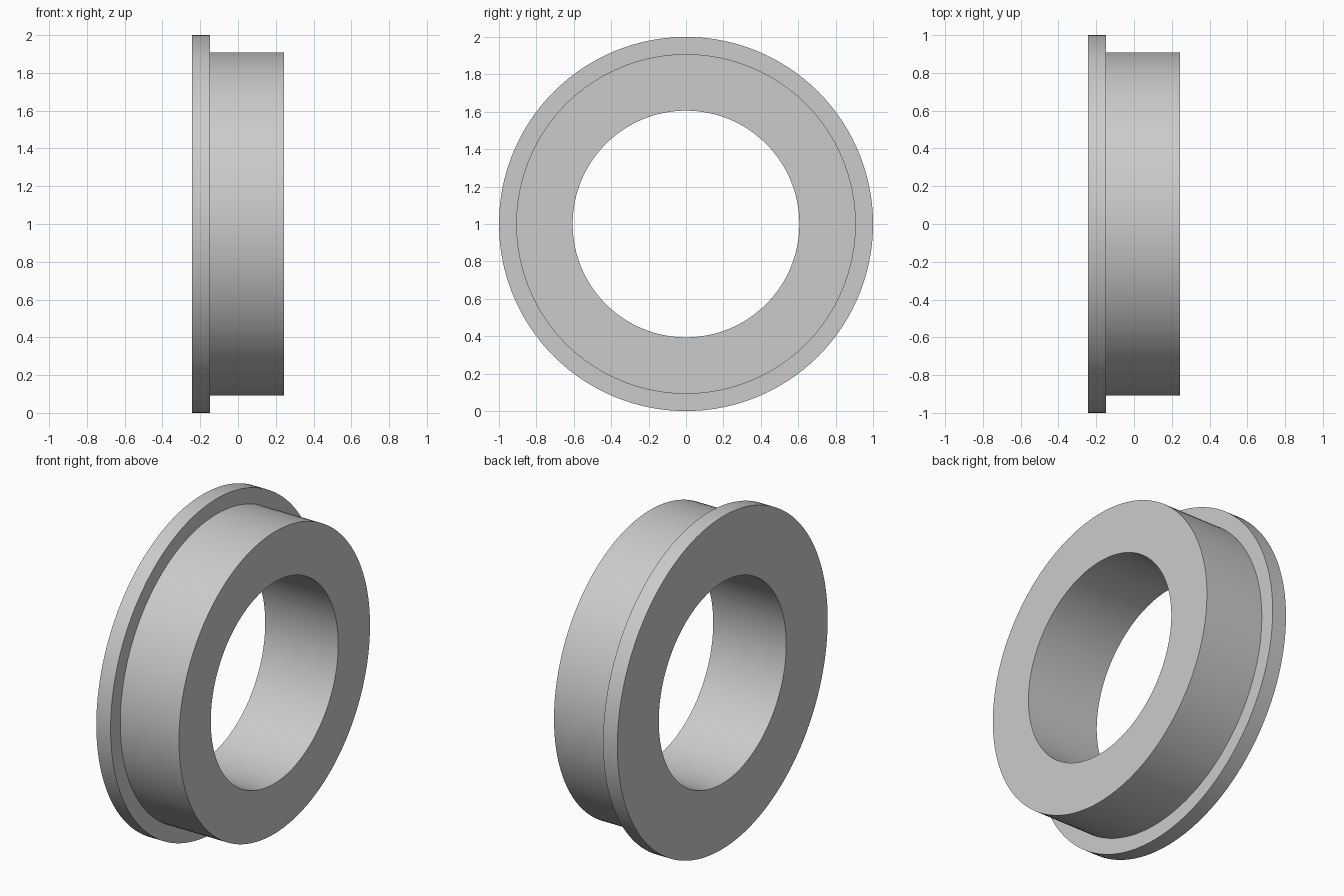
import bpy
import bmesh
import math
from mathutils import Vector

SEGMENTS = 128
CENTRE = Vector((0, 0, 1))

# Remove the default cube
cube = bpy.data.objects.get("Cube")
if cube:
    bpy.data.objects.remove(cube, do_unlink=True)

# Single plain grey material
grey = bpy.data.materials.new("light_grey")
grey.use_nodes = True
colour = (0.6, 0.6, 0.6, 1)
grey.diffuse_color = colour
grey.node_tree.nodes["Principled BSDF"].inputs["Base Color"].default_value = colour

# Cross-section as (x, radius): bore, flange, shoulder, body
x_flange, x_shoulder, x_end = -0.243, -0.148, 0.243
r_bore, r_body, r_flange = 0.606, 0.908, 1.0
profile = [
    (x_flange, r_bore), (x_flange, r_flange),
    (x_shoulder, r_flange), (x_shoulder, r_body),
    (x_end, r_body), (x_end, r_bore),
]

# Revolve the closed section around the x axis
bm = bmesh.new()
verts = [bm.verts.new(CENTRE + Vector((x, 0, r))) for x, r in profile]
edges = [bm.edges.new((v, verts[(i + 1) % len(verts)])) for i, v in enumerate(verts)]
bmesh.ops.spin(bm, geom=verts + edges, cent=CENTRE, axis=(1, 0, 0),
               angle=math.tau, steps=SEGMENTS, use_merge=True)
bmesh.ops.remove_doubles(bm, verts=bm.verts[:], dist=0.0001)
bmesh.ops.recalc_face_normals(bm, faces=bm.faces[:])
mesh = bpy.data.meshes.new("flanged_bushing")
bm.to_mesh(mesh)
bm.free()
mesh.materials.append(grey)

bushing = bpy.data.objects.new("flanged_bushing", mesh)
bpy.context.collection.objects.link(bushing)

# Smooth cylinder walls with crisp rims
bpy.ops.object.select_all(action="DESELECT")
bushing.select_set(True)
bpy.context.view_layer.objects.active = bushing
bpy.ops.object.shade_smooth_by_angle(angle=math.radians(30))
